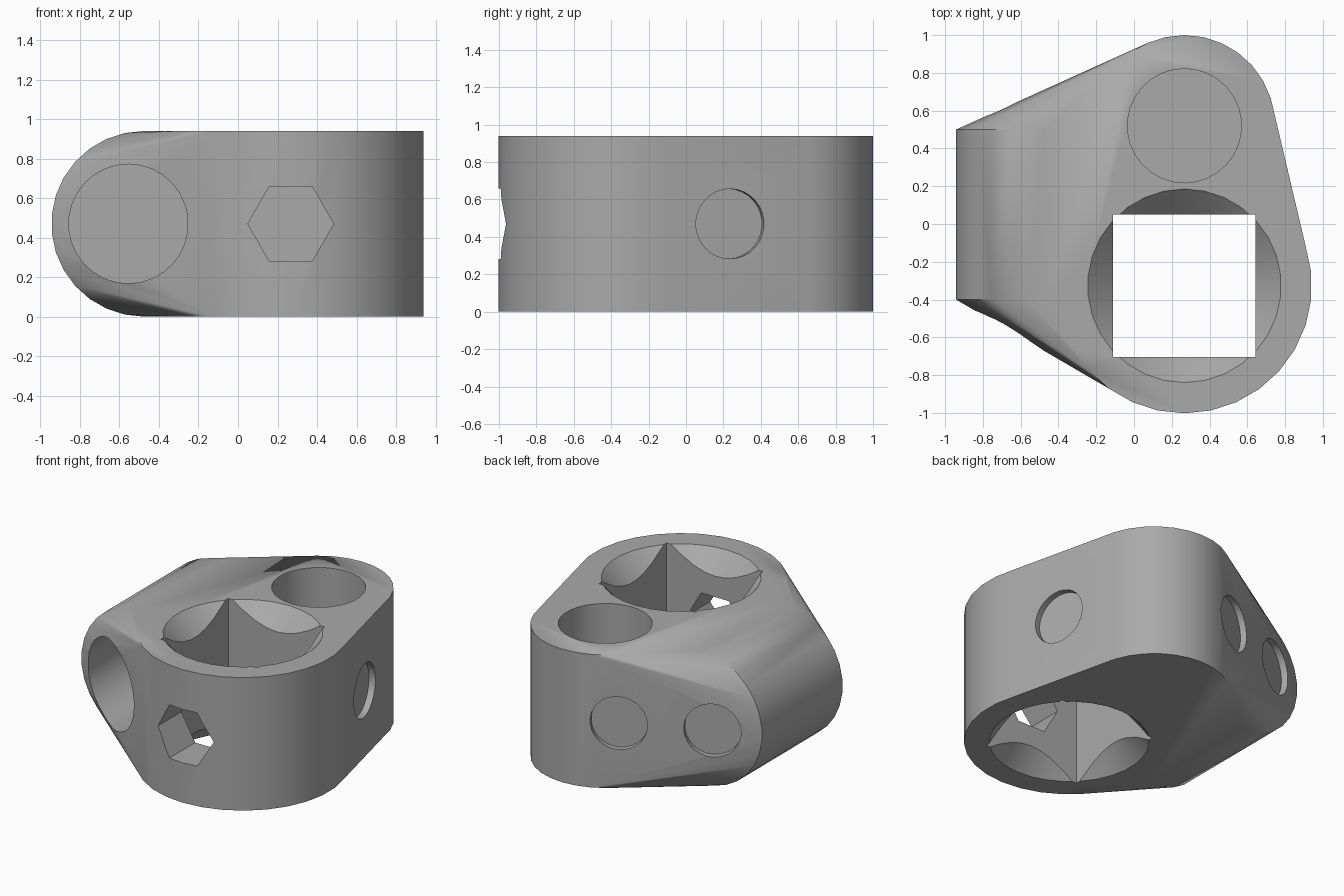
import bpy, bmesh, math
from mathutils import Matrix, Vector

if "Cube" in bpy.data.objects:
    bpy.data.objects.remove(bpy.data.objects["Cube"])

H = 0.94
MID = H / 2
SOCKET = Vector((0.267, -0.327, 0))      # square opening axis
BORE = Vector((0.267, 0.52, 0))          # round vertical bore axis

grey = bpy.data.materials.new("plain grey")
grey.use_nodes = True
grey.diffuse_color = (0.4, 0.4, 0.4, 1)
grey.node_tree.nodes["Principled BSDF"].inputs["Base Color"].default_value = grey.diffuse_color


def cylinder(bm, start, end, r1, r2=None, sides=30, turn=0):
    """Add a cylinder or cone running from start to end."""
    start, end = Vector(start), Vector(end)
    axis = end - start
    place = (Matrix.Translation((start + end) / 2)
             @ axis.to_track_quat('Z', 'Y').to_matrix().to_4x4()
             @ Matrix.Rotation(turn, 4, 'Z'))
    bmesh.ops.create_cone(bm, cap_ends=True, segments=sides, radius1=r1,
                          radius2=r1 if r2 is None else r2, depth=axis.length, matrix=place)


def make_object(name, bm):
    mesh = bpy.data.meshes.new(name)
    bm.to_mesh(mesh)
    bm.free()
    obj = bpy.data.objects.new(name, mesh)
    bpy.context.collection.objects.link(obj)
    return obj


# Body: hull around two upright cylinders and one lying cylinder
bm = bmesh.new()
up = Vector((0, 0, H))
cylinder(bm, SOCKET, SOCKET + up, 0.675)
cylinder(bm, BORE, BORE + up, 0.48)
cylinder(bm, (-0.475, -0.4, MID), (-0.475, 0.5, MID), MID)
hull = bmesh.ops.convex_hull(bm, input=bm.verts)
inside = {v for v in hull["geom_interior"] + hull["geom_unused"] if isinstance(v, bmesh.types.BMVert)}
bmesh.ops.delete(bm, geom=list(inside), context='VERTS')
loose = set(bm.faces) - {g for g in hull["geom"] if isinstance(g, bmesh.types.BMFace)}
bmesh.ops.delete(bm, geom=list(loose), context='FACES_ONLY')
bmesh.ops.dissolve_limit(bm, angle_limit=0.002, verts=bm.verts, edges=bm.edges)
bmesh.ops.recalc_face_normals(bm, faces=bm.faces)
body = make_object("bracket_body", bm)
body.data.materials.append(grey)


def cut(name, *cylinder_args, **options):
    bm = bmesh.new()
    cylinder(bm, *cylinder_args, **options)
    cutter = make_object(name, bm)
    cutter.hide_render = True
    mod = body.modifiers.new(name, 'BOOLEAN')
    mod.operation, mod.solver, mod.object = 'DIFFERENCE', 'EXACT', cutter
    bpy.context.view_layer.objects.active = body
    bpy.ops.object.modifier_apply(modifier=name)
    bpy.data.objects.remove(cutter)


def z(value):
    return Vector((0, 0, value))


# Square through opening with a countersink at both ends
cut("square_opening", SOCKET - z(0.1), SOCKET + z(H + 0.1),
    0.3775 * math.sqrt(2), sides=4, turn=math.pi / 4)
for name, face, inward in (("top_countersink", H, -1), ("bottom_countersink", 0, 1)):
    cut(name, SOCKET + z(face - inward * 0.05), SOCKET + z(face + inward * 0.25), 0.5625, 0.2625)

# Blind round bores, upright and lying
cut("upright_bore", BORE + z(0.085), BORE + z(H + 0.1), 0.302)
cut("lying_bore", (-0.555, 0.41, MID), (-0.555, -1.1, MID), 0.302)

# Hexagonal hole from the front into the square opening
cut("hex_hole", (SOCKET.x, -1.1, MID), (SOCKET.x, -0.4, MID), 0.2175, sides=6, turn=math.pi / 2)

# Shallow round pockets on the sloping sides
side_normal = Vector((0.973, 0.231, 0))
back_normal = Vector((-0.42, 0.907, 0))
for name, spot, normal in (
        ("side_pocket", (0.826, 0.235, MID), side_normal),
        ("back_pocket_inner", (-0.095, 0.888, MID), back_normal),
        ("back_pocket_outer", (-0.65, 0.634, MID), back_normal)):
    cut(name, Vector(spot) - normal * 0.045, Vector(spot) + normal * 0.1, 0.187)

bpy.ops.object.select_all(action='DESELECT')
body.select_set(True)
bpy.context.view_layer.objects.active = body
bpy.ops.object.shade_smooth_by_angle(angle=math.radians(30))
